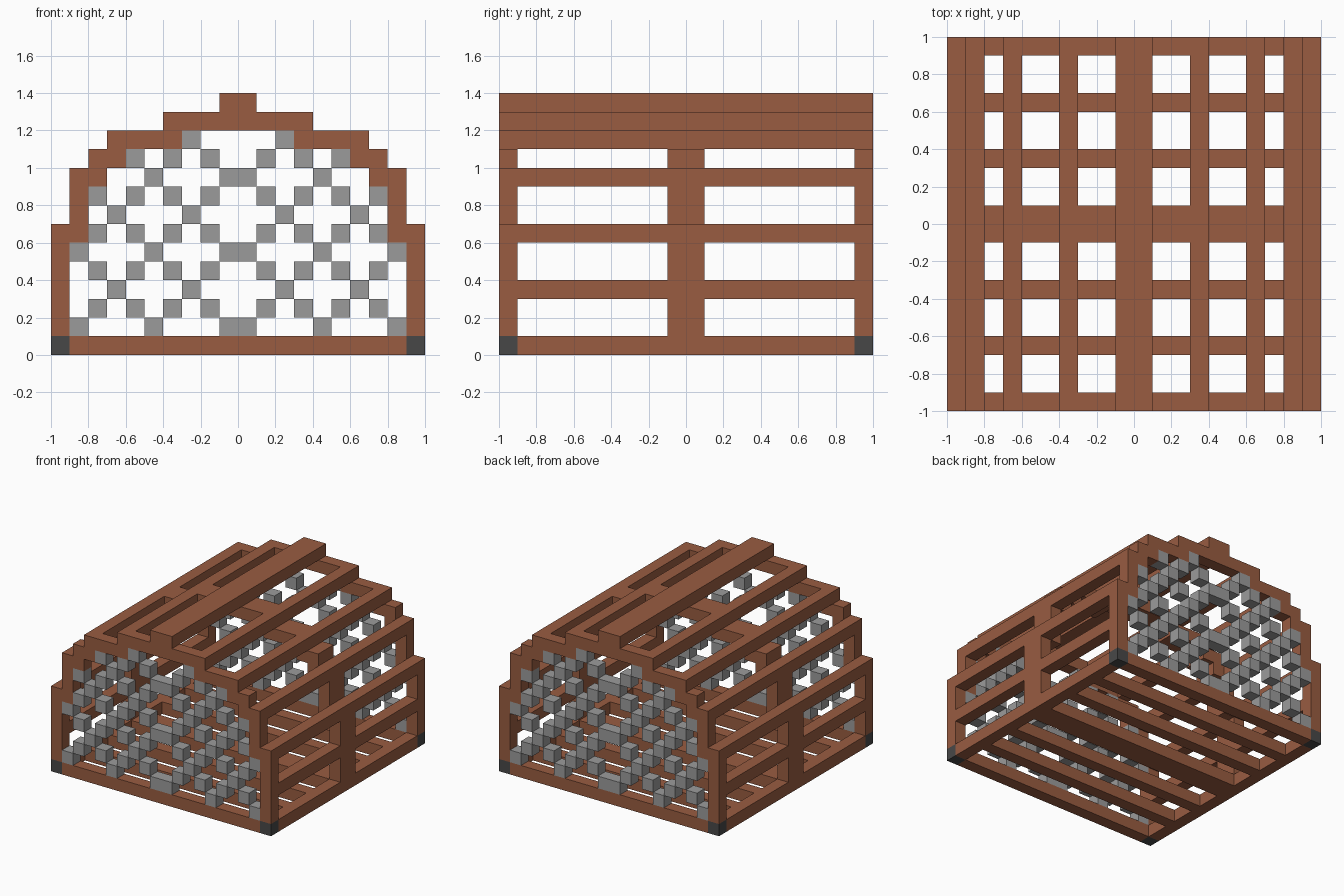
import bpy, bmesh

if "Cube" in bpy.data.objects:
    bpy.data.objects.remove(bpy.data.objects["Cube"])

U = 0.1  # one block


def material(name, rgb):
    m = bpy.data.materials.new(name)
    m.diffuse_color = (*rgb, 1)
    m.use_nodes = True
    m.node_tree.nodes["Principled BSDF"].inputs["Base Color"].default_value = m.diffuse_color
    return m


WOOD = material("brown wood", (0.319, 0.107, 0.053))
NET = material("grey net", (0.33, 0.33, 0.33))
IRON = material("dark iron", (0.064, 0.064, 0.064))


def finish(name, bm, mat):
    bmesh.ops.recalc_face_normals(bm, faces=bm.faces)
    mesh = bpy.data.meshes.new(name)
    bm.to_mesh(mesh)
    bm.free()
    mesh.materials.append(mat)
    bpy.context.collection.objects.link(bpy.data.objects.new(name, mesh))


def add_box(bm, x0, x1, y0, y1, z0, z1):
    """Add a box given in block units."""
    verts = bmesh.ops.create_cube(bm, size=1)["verts"]
    for v in verts:
        v.co.x = U * (x1 if v.co.x > 0 else x0)
        v.co.y = U * (y1 if v.co.y > 0 else y0)
        v.co.z = U * (z1 if v.co.z > 0 else z0)


def boxes(name, mat, specs):
    bm = bmesh.new()
    for s in specs:
        add_box(bm, *s)
    finish(name, bm, mat)


# Stepped arches: half outlines (x, z), mirrored and extruded along y
OUTER = [(10, 1), (10, 7), (9, 7), (9, 10), (8, 10), (8, 11),
         (7, 11), (7, 12), (4, 12), (4, 13), (1, 13), (1, 14)]
INNER = [(9, 1), (9, 6), (8, 6), (8, 9), (7, 9), (7, 10),
         (6, 10), (6, 11), (3, 11), (3, 12)]


def full(half):
    return half + [(-x, z) for x, z in reversed(half)]


def arch(name, y0, y1):
    bm = bmesh.new()
    outline = full(OUTER) + full(INNER)[::-1]
    face = bm.faces.new([bm.verts.new((x * U, y0 * U, z * U)) for x, z in outline])
    ext = bmesh.ops.extrude_face_region(bm, geom=[face], use_keep_orig=True)["geom"]
    for v in ext:
        if isinstance(v, bmesh.types.BMVert):
            v.co.y = y1 * U
    bmesh.ops.triangulate(bm, faces=[f for f in bm.faces if len(f.verts) > 4])
    finish(name, bm, WOOD)


arch("front_arch", -10, -9)
arch("middle_arch", -1, 1)
arch("back_arch", 9, 10)

# Long rails between the arches, stepping up to the ridge
SPANS = [(-9, -1), (1, 9)]
RAILS = {"lower_side_rail": (9, 3), "upper_side_rail": (9, 6), "shoulder_rail": (8, 9),
         "outer_roof_rail": (6, 11), "inner_roof_rail": (3, 12)}
for name, (x, z) in RAILS.items():
    for side, x0 in (("right", x), ("left", -x - 1)):
        boxes(f"{name}_{side}", WOOD, [(x0, x0 + 1, a, b, z, z + 1) for a, b in SPANS])
boxes("ridge_beam", WOOD, [(-1, 1, a, b, 13, 14) for a, b in SPANS])

# Base: side sills, cross slats and iron corner blocks
boxes("side_sills", WOOD, [(x, x + 1, -9, 9, 0, 1) for x in (-10, 9)])
boxes("floor_slats", WOOD, [(-9, 9, a, b, 0, 1) for a, b in
      ((-10, -9), (-7, -6), (-4, -3), (-1, 1), (3, 4), (6, 7), (9, 10))])
boxes("corner_blocks", IRON, [(x, x + 1, y, y + 1, 0, 1) for x in (-10, 9) for y in (-10, 9)])

# Diamond netting filling each end arch
WIDTH = {1: 9, 2: 9, 3: 9, 4: 9, 5: 9, 6: 8, 7: 8, 8: 8, 9: 7, 10: 6, 11: 3}
for name, y in (("front_net", -10), ("back_net", 9)):
    cells = []
    for z, width in WIDTH.items():
        for i in range(width):
            knot = i % 2 == 1 if z % 2 == 0 else i % 4 == (z - 1) % 4
            if not knot:
                continue
            if i == 0:
                cells.append((-1, 1, y, y + 1, z, z + 1))
            else:
                cells += [(x, x + 1, y, y + 1, z, z + 1) for x in (i, -i - 1)]
    boxes(name, NET, cells)
